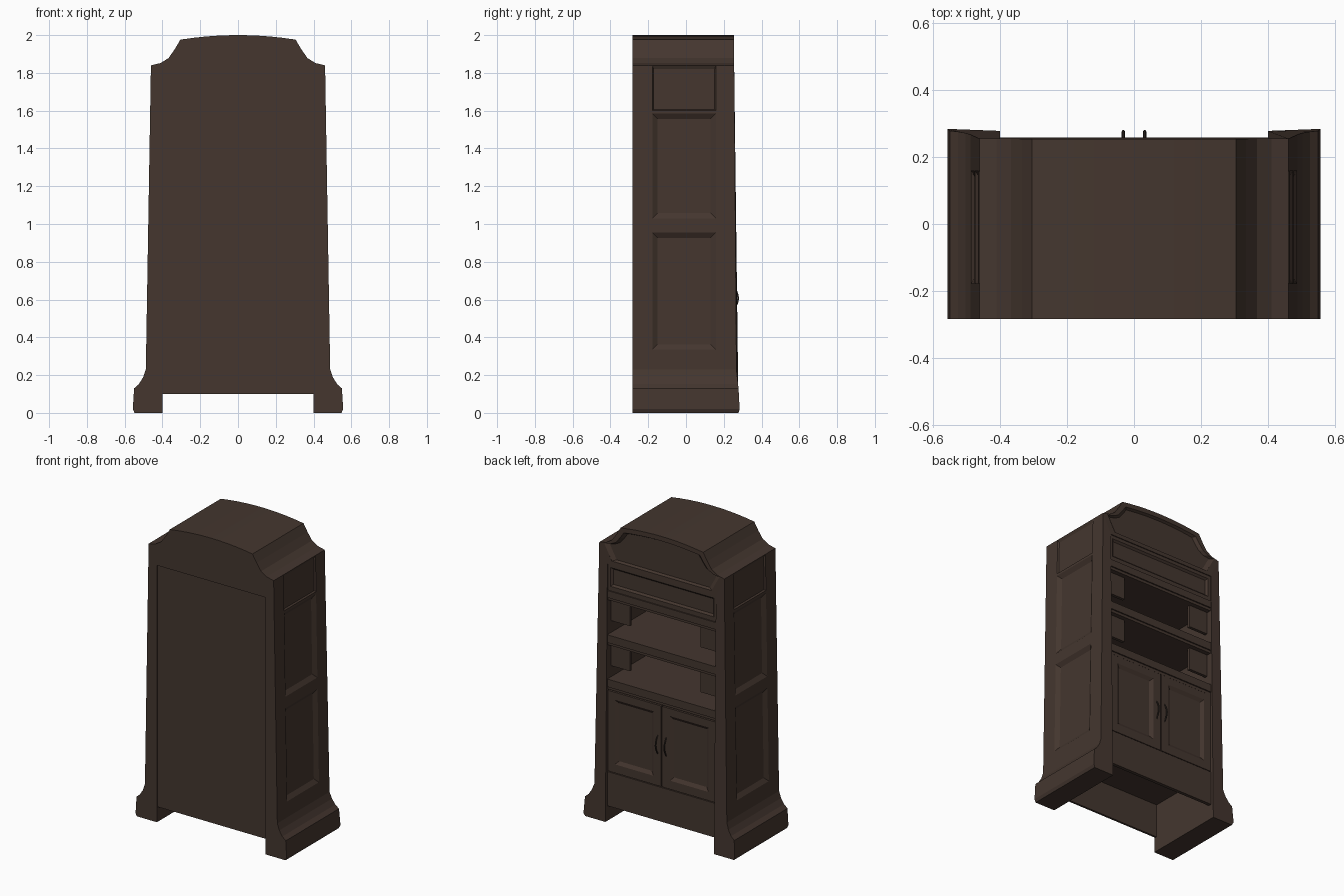
import bpy, bmesh, math

if "Cube" in bpy.data.objects:
    bpy.data.objects.remove(bpy.data.objects["Cube"])


def material(name, rgb):
    m = bpy.data.materials.new(name)
    m.diffuse_color = (*rgb, 1)
    m.use_nodes = True
    m.node_tree.nodes["Principled BSDF"].inputs["Base Color"].default_value = m.diffuse_color
    return m


WOOD = material("dark_walnut", (0.058, 0.037, 0.028))
METAL = material("dark_bronze", (0.03, 0.022, 0.018))


def loft(name, rings, mat=WOOD):
    """Solid through equal-length rings of points, capped at both ends."""
    bm = bmesh.new()
    vs = [[bm.verts.new(p) for p in r] for r in rings]
    n = len(rings[0])
    for a, b in zip(vs, vs[1:]):
        for i in range(n):
            j = (i + 1) % n
            bm.faces.new((a[i], a[j], b[j], b[i]))
    bm.faces.new(vs[0])
    bm.faces.new(vs[-1][::-1])
    bmesh.ops.recalc_face_normals(bm, faces=bm.faces)
    me = bpy.data.meshes.new(name)
    bm.to_mesh(me)
    bm.free()
    me.materials.append(mat)
    ob = bpy.data.objects.new(name, me)
    bpy.context.collection.objects.link(ob)
    return ob


def rect(a0, a1, b0, b1):
    return [(a0, b0), (a1, b0), (a1, b1), (a0, b1)]


def box(name, x0, x1, y0, y1, z0, z1):
    return loft(name, [[(x, y, z) for x, z in rect(x0, x1, z0, z1)] for y in (y0, y1)])


def carve(ob, cutter):
    cutter.hide_render = True
    mod = ob.modifiers.new("carve", 'BOOLEAN')
    mod.operation = 'DIFFERENCE'
    mod.solver = 'EXACT'
    mod.object = cutter
    bpy.context.view_layer.objects.active = ob
    bpy.ops.object.modifier_apply(modifier=mod.name)
    bpy.data.objects.remove(cutter)


def interp(pts, t):
    for (a, u), (b, v) in zip(pts, pts[1:]):
        if t <= b:
            return u + (v - u) * (t - a) / (b - a)
    return pts[-1][1]


BACK = -0.283


def front_y(z):
    return interp([(0, .278), (.02, .284), (.13, .278), (.23, .267), (1.84, .255), (2.01, .254)], z)


def side_x(z):
    return interp([(0.23, .488), (1.84, .461)], z)


# Sides with flared feet, carved with bevelled panels
side = [(.40, 0), (.548, 0), (.557, .02), (.55, .13), (.525, .152), (.503, .187), (.488, .23),
        (.461, 1.84), (.40, 1.715)]
# y0, y1, z0, z1, bevel, depth
panels = [(-.178, .158, .335, .955, .028, .018),
          (-.178, .158, 1.03, 1.585, .028, .018),
          (-.178, .158, 1.60, 1.90, .006, .010)]
for s, label in ((1, "right"), (-1, "left")):
    ob = loft(label + "_side", [[(s * x, BACK, z) for x, z in side],
                                [(s * x, front_y(z), z) for x, z in side]])
    for y0, y1, z0, z1, b, d in panels:
        rings = []
        for off, g in ((.05, 0), (0, 0), (-d, b)):
            rings.append([(s * (side_x(min(z, 1.84)) + off), y, z)
                          for y, z in rect(y0 + g, y1 - g, z0 + g, z1 - g)])
        carve(ob, loft("cutter", rings))

# Arched crown with coved shoulders and a sunk front panel
cove = [(.461, 1.84), (.41, 1.852), (.368, 1.878), (.335, 1.925), (.305, 1.976)]
arc = [(x / 100, 2 - .024 * (x / 30.5) ** 2) for x in range(24, -25, -6)]
half = [(.40, 1.712)] + cove
crown = half + arc + [(-x, z) for x, z in half[::-1]]
crown_ob = loft("crown", [[(x, BACK, z) for x, z in crown], [(x, front_y(z), z) for x, z in crown]])


def shrink(k):
    return [(x * k, 1.845 + (z - 1.845) * (k - .12)) for x, z in crown]


carve(crown_ob, loft("cutter", [[(x, .30, z) for x, z in shrink(.92)],
                                [(x, .255, z) for x, z in shrink(.92)],
                                [(x, .238, z) for x, z in shrink(.86)]]))

# Back board, floor and inner top
box("back_board", -.40, .40, -.276, -.262, .10, 1.715)
box("cabinet_floor", -.40, .40, -.262, .24, .325, .345)
box("apron", -.40, .40, .235, .257, .10, .328)

# Shelves with thick fronts and a lip
for name, z0, z1 in (("lower_shelf", .875, .945), ("upper_shelf", 1.17, 1.24), ("top_rail", 1.47, 1.535)):
    box(name, -.40, .40, -.262, .25, z0, z1)
    box(name + "_lip", -.40, .40, .249, .258, z0 + .018, z1)

# Small corner plates in the open bays
for s in (1, -1):
    for name, z1 in (("lower", 1.17), ("upper", 1.47)):
        xs = sorted((s * .26, s * .40))
        box(name + "_bay_corner", xs[0], xs[1], .20, .22, z1 - .15, z1)


def sunk_panel(ob, x0, x1, z0, z1, y, b, d):
    rings = [[(x, yy, z) for x, z in rect(x0 + g, x1 - g, z0 + g, z1 - g)]
             for yy, g in ((y + .05, 0), (y, 0), (y - d, b))]
    carve(ob, loft("cutter", rings))


# Frieze panel under the crown
frieze = box("frieze", -.40, .40, .225, .25, 1.535, 1.715)
sunk_panel(frieze, -.38, .38, 1.565, 1.69, .25, .012, .012)

# Doors and bow handles
for s, label in ((1, "right"), (-1, "left")):
    xs = sorted((s * .004, s * .396))
    door = box(label + "_door", xs[0], xs[1], .235, .256, .333, .870)
    xs = sorted((s * .06, s * .345))
    sunk_panel(door, xs[0], xs[1], .39, .82, .256, .022, .014)
    rings = []
    for i in range(9):
        t = i / 8
        z, y = .545 + .125 * t, .254 + .022 * math.sin(math.pi * t)
        r = .005
        rings.append([(s * .032 + r * math.cos(a), y + r * math.sin(a), z)
                      for a in (k * math.pi / 3 for k in range(6))])
    loft(label + "_handle", rings, METAL)
